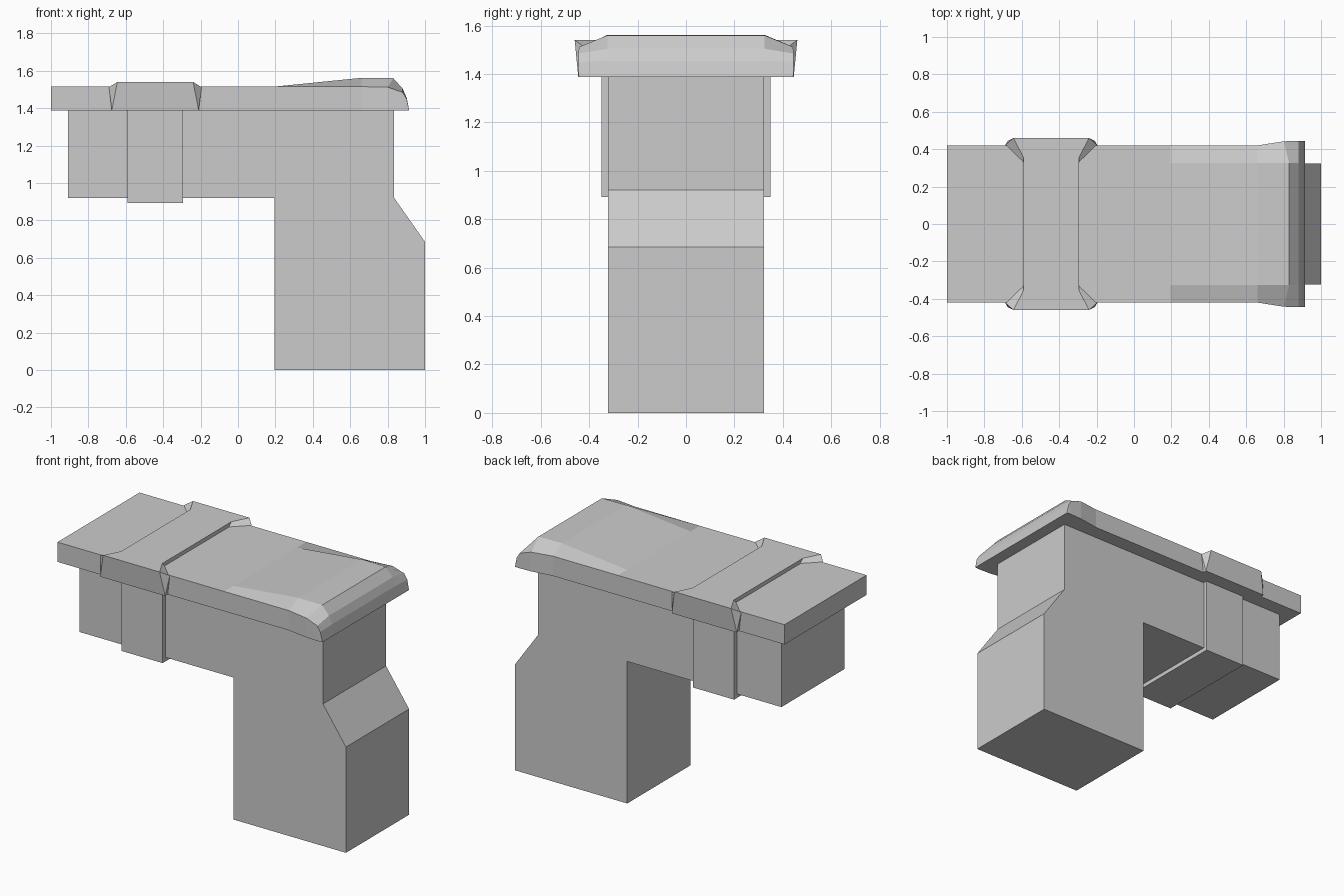
import bpy, bmesh

if "Cube" in bpy.data.objects:
    bpy.data.objects.remove(bpy.data.objects["Cube"])


def mesh_object(name, verts, faces, recalc=True):
    me = bpy.data.meshes.new(name)
    me.from_pydata(verts, [], faces)
    if recalc:
        bm = bmesh.new()
        bm.from_mesh(me)
        bmesh.ops.recalc_face_normals(bm, faces=bm.faces)
        bm.to_mesh(me)
        bm.free()
    ob = bpy.data.objects.new(name, me)
    bpy.context.collection.objects.link(ob)
    return ob


def loft(name, rings):
    """Skin a list of equal-length closed rings and cap both ends."""
    n = len(rings[0])
    verts = [p for r in rings for p in r]
    faces = [(i * n + j, i * n + (j + 1) % n, (i + 1) * n + (j + 1) % n, (i + 1) * n + j)
             for i in range(len(rings) - 1) for j in range(n)]
    last = (len(rings) - 1) * n
    faces += [tuple(range(n)), tuple(range(last, last + n))]
    return mesh_object(name, verts, faces)


def extrude_profile(name, profile, half):
    """Extrude an x-z profile symmetrically along y."""
    return loft(name, [[(x, y, z) for x, z in profile] for y in (-half, half)])


BASE = 1.387

# L-shaped body with chamfered leg
extrude_profile("body", [(-.91, .92), (.195, .92), (.195, 0), (1, 0), (1, .685),
                         (.835, .92), (.835, BASE), (-.91, BASE)], .323)

# Band wrapped around the horizontal arm
extrude_profile("lower_band", [(-.59, .893), (-.295, .893), (-.295, BASE), (-.59, BASE)], .35)

# Top slab: edge x, inner x, half width, edge z, inner z
sections = [(-1, -1, .42, 1.515, 1.515),
            (.195, .195, .42, 1.515, 1.515),
            (.66, .66, .42, 1.515, 1.562),
            (.80, .83, .442, 1.512, 1.56),
            (.88, .88, .445, 1.485, 1.505),
            (.902, .902, .445, 1.45, 1.455),
            (.915, .915, .443, 1.39, 1.39)]
loft("top_slab", [[(xe, -w, BASE), (xe, -w, ze), (xi, -.325, zi),
                   (xi, .325, zi), (xe, w, ze), (xe, w, BASE)]
                  for xe, xi, w, ze, zi in sections])

# Raised strap with flared ends: one quarter, mirrored twice
quarter = [(0, 0, 1.54), (.1475, 0, 1.54), (.1475, .355, 1.54), (.2025, .46, 1.54),
           (0, .46, 1.54), (.1475, 0, 1.51), (.1475, .325, 1.513), (.2475, .42, 1.512),
           (.2325, .445, BASE), (0, .445, BASE), (.2325, .42, BASE), (0, .42, BASE)]
faces = [(0, 1, 2, 4), (2, 3, 4), (2, 1, 5, 6), (3, 2, 6, 7), (3, 7, 8),
         (4, 3, 8, 9), (9, 8, 10, 11), (8, 7, 10)]
strap = mesh_object("upper_strap", quarter, faces, recalc=False)
strap.location.x = -.4425
mirror = strap.modifiers.new("Mirror", 'MIRROR')
mirror.use_axis = (True, True, False)
